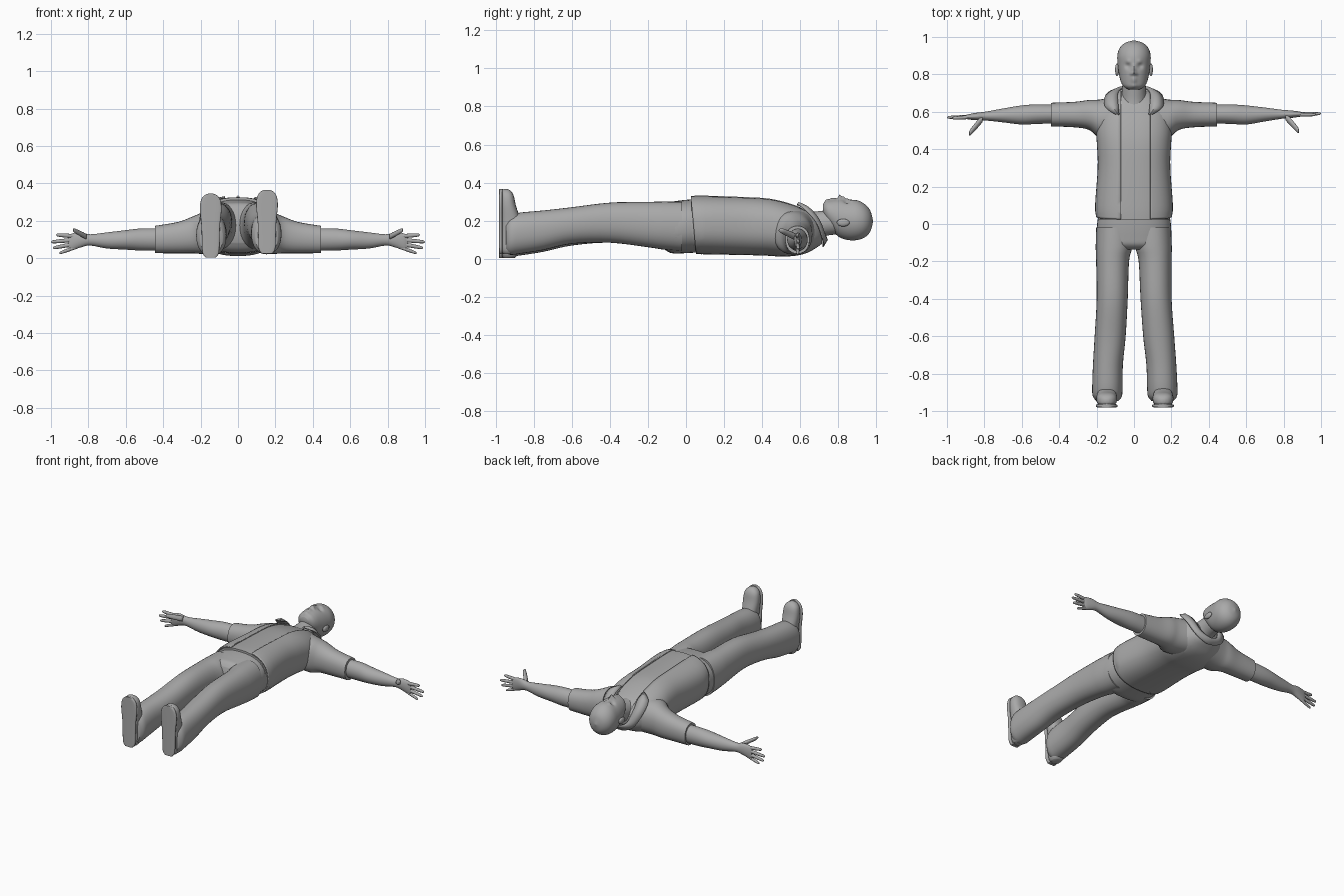
import bpy, bmesh, math
from mathutils import Vector

if "Cube" in bpy.data.objects:
    bpy.data.objects.remove(bpy.data.objects["Cube"])

grey = bpy.data.materials.new("clay_grey")
grey.diffuse_color = (0.40, 0.40, 0.40, 1)
grey.use_nodes = True
grey.node_tree.nodes["Principled BSDF"].inputs["Base Color"].default_value = grey.diffuse_color


def finish(name, bm, angle=50):
    """Turn a bmesh into a named, smooth-shaded object."""
    bmesh.ops.recalc_face_normals(bm, faces=bm.faces)
    me = bpy.data.meshes.new(name)
    bm.to_mesh(me)
    bm.free()
    me.materials.append(grey)
    ob = bpy.data.objects.new(name, me)
    bpy.context.collection.objects.link(ob)
    bpy.ops.object.select_all(action='DESELECT')
    ob.select_set(True)
    bpy.context.view_layer.objects.active = ob
    bpy.ops.object.shade_smooth_by_angle(angle=math.radians(angle))
    return ob


def smooth_path(rows, steps):
    """Catmull-Rom interpolation through rows of numbers."""
    out = []
    for i in range(len(rows) - 1):
        p0, p1 = rows[max(i - 1, 0)], rows[i]
        p2, p3 = rows[i + 1], rows[min(i + 2, len(rows) - 1)]
        for s in range(steps):
            t = s / steps
            out.append([0.5 * (2 * b + (c - a) * t + (2 * a - 5 * b + 4 * c - d) * t * t
                               + (3 * b - a - 3 * c + d) * t ** 3)
                        for a, b, c, d in zip(p0, p1, p2, p3)])
    out.append(list(rows[-1]))
    return out


def loft(axis, rows, n=28, steps=4, power=2.0, caps=True):
    """Superellipse rings; row = position on axis, two centres, two radii."""
    bm = bmesh.new()
    rings = []
    for t, a, b, ra, rb in smooth_path(rows, steps):
        ring = []
        for k in range(n):
            w = 2 * math.pi * k / n
            c, s = math.cos(w), math.sin(w)
            u = a + max(ra, .001) * math.copysign(abs(c) ** (2 / power), c)
            v = b + max(rb, .001) * math.copysign(abs(s) ** (2 / power), s)
            co = {'X': (t, u, v), 'Y': (u, t, v), 'Z': (u, v, t)}[axis]
            ring.append(bm.verts.new(co))
        rings.append(ring)
    for r, q in zip(rings, rings[1:]):
        for k in range(n):
            bm.faces.new((r[k], r[(k + 1) % n], q[(k + 1) % n], q[k]))
    if caps:
        bm.faces.new(rings[0])
        bm.faces.new(rings[-1])
    return bm


def ball(name, loc, size):
    bm = bmesh.new()
    bmesh.ops.create_uvsphere(bm, u_segments=16, v_segments=10, radius=1)
    for v in bm.verts:
        v.co = Vector([c + p * s for c, p, s in zip(loc, v.co, size)])
    return finish(name, bm)


# Head: lofted skull, with the face pushed in and out by soft bumps
bm = loft('Y', [(.718, 0, .262, .028, .022), (.735, 0, .25, .055, .053), (.76, 0, .235, .07, .074),
                (.80, 0, .215, .08, .098), (.85, 0, .205, .087, .106), (.90, 0, .203, .089, .104),
                (.94, 0, .20, .077, .086), (.968, 0, .198, .048, .054), (.982, 0, .197, .003, .003)],
          n=72, steps=7)
bumps = [(0, .808, .011, .024), (0, .828, .009, .014), (0, .848, .008, .006),     # nose
         (.014, .802, .007, .008), (-.014, .802, .007, .008),                     # nostrils
         (.033, .845, .014, -.012), (-.033, .845, .014, -.012),                   # eye sockets
         (.03, .868, .012, .006), (-.03, .868, .012, .006),                       # brows
         (0, .779, .013, .007), (0, .763, .013, .007), (0, .738, .015, .007)]     # lips, chin
for v in bm.verts:
    if v.co.z > .2:
        x, y = v.co.x, v.co.y
        v.co.z += sum(d * math.exp(-((x - bx) ** 2 + (y - by) ** 2) / (r * r)) for bx, by, r, d in bumps)
finish("head", bm)

# Neck
finish("neck", loft('Y', [(.60, 0, .16, .085, .09), (.66, 0, .165, .072, .082),
                          (.72, 0, .185, .064, .068), (.79, 0, .195, .06, .066)]))

# Torso: inner shirt and an open jacket over it
body = [(.025, 0, .18, .203, .155), (.1, 0, .18, .208, .156), (.3, 0, .175, .194, .155),
        (.42, 0, .17, .198, .153), (.5, 0, .16, .203, .148), (.58, 0, .15, .195, .133),
        (.64, 0, .145, .165, .112), (.69, 0, .142, .118, .08), (.715, 0, .14, .08, .06)]
finish("shirt", loft('Y', [(y, a, b, ra - .01, rb - .01) for y, a, b, ra, rb in body], n=40, power=2.5))
bm = loft('Y', body, n=48, power=2.5, caps=False)
for x in (-.07, .088):
    bmesh.ops.bisect_plane(bm, geom=bm.verts[:] + bm.edges[:] + bm.faces[:],
                           plane_co=(x, 0, 0), plane_no=(1, 0, 0))
gap = [f for f in bm.faces if -.07 < f.calc_center_median().x < .088 and f.calc_center_median().z > .16]
bmesh.ops.delete(bm, geom=gap, context='FACES')
for v in bm.verts:          # hem sits a little higher at the back
    if v.co.y < .06:
        v.co.y += .03 * (.33 - v.co.z) / .33
jacket = finish("jacket", bm)
jacket.modifiers.new("thickness", 'SOLIDIFY').thickness = .008

# Collar: folded ribbon running around the neck
inner = [(.078, .585, .287), (.085, .65, .262), (.086, .70, .205), (.06, .732, .13), (0, .745, .10)]
outer = [(.10, .585, .290), (.155, .628, .262), (.152, .69, .19), (.10, .722, .10), (0, .722, .062)]
half = [a + b for a, b in zip(inner, outer)]
whole = half + [(-a, b, c, -d, e, f) for a, b, c, d, e, f in half[-2::-1]]
bm = bmesh.new()
pairs = []
for r in smooth_path(whole, 5):
    p, q = Vector(r[:3]), Vector(r[3:])
    mid = (p + q) / 2 + Vector((0, .006, .010))
    pairs.append([bm.verts.new(c) for c in (p, mid, q)])
for a, b in zip(pairs, pairs[1:]):
    for k in range(2):
        bm.faces.new((a[k], a[k + 1], b[k + 1], b[k]))
collar = finish("collar", bm)
collar.modifiers.new("thickness", 'SOLIDIFY').thickness = .008

# Trouser seat
finish("trouser_seat", loft('Y', [(.08, 0, .175, .185, .14), (0, 0, .17, .197, .14),
                                  (-.07, 0, .165, .199, .136), (-.11, 0, .17, .19, .122),
                                  (-.135, 0, .175, .15, .09)], n=40, power=2.4))

for s, side in ((1, "right"), (-1, "left")):
    # Ear and eye
    ball("ear_" + side, (s * .09, .825, .19), (.011, .034, .02))
    ball("eye_" + side, (s * .032, .846, .281), (.012, .007, .010))

    # Sleeve and arm
    finish("sleeve_" + side, loft('X', [(s * x, y, z, a, b) for x, y, z, a, b in (
        (.08, .575, .145, .112, .115), (.18, .563, .135, .103, .112), (.24, .583, .125, .080, .099),
        (.32, .585, .110, .068, .084), (.445, .585, .10, .063, .073))], power=2.2))
    arm = [(.42, .588, .10, .05, .06), (.52, .587, .10, .052, .059), (.60, .583, .098, .051, .052),
           (.70, .583, .095, .037, .043), (.79, .582, .098, .024, .030), (.84, .581, .098, .02, .040),
           (.885, .58, .088, .014, .045), (.905, .58, .084, .008, .038)]
    shift = lambda x: s * .01 * max(0, (x - .6) / .4)
    finish("arm_" + side, loft('X', [(s * x, y + shift(x), z, a, b) for x, y, z, a, b in arm]))

    # Fingers and thumb: base, tip and thickness
    fingers = {"index": ((.88, .578, .118), (.972, .575, .125), .011),
               "middle": ((.88, .58, .098), (1.0, .58, .087), .011),
               "ring": ((.88, .58, .075), (.99, .58, .055), .011),
               "little": ((.87, .58, .058), (.955, .578, .027), .010),
               "thumb": ((.81, .57, .115), (.883, .488, .152), .015)}
    for name, (p, q, r) in fingers.items():
        rows = []
        for t, k in ((0, 1), (.35, 1), (.7, .9), (.93, .7), (1, .15)):
            x, y, z = Vector(p).lerp(Vector(q), t)
            rows.append((s * x, y + shift(x), z, r * k * (1.4 if name == "thumb" else .9), r * k))
        finish(name + "_" + side, loft('X', rows, n=12, steps=3))

    # Trouser leg, slightly different in spread on each side
    leg = [(-.02, .10, .17, .098, .13), (-.12, .104, .175, .098, .126), (-.2, .113, .18, .088, .119),
           (-.4, .118, .19, .083, .105), (-.6, .132, .175, .083, .096), (-.75, .146, .15, .08, .104),
           (-.87, .151, .135, .081, .108), (-.92, .152, .125, .078, .104), (-.945, .152, .118, .06, .088)]
    off = 0 if s > 0 else .009
    finish("trouser_leg_" + side, loft('Y', [(y, s * (x + off * (y + .3) / .6), z - (off if y < -.5 else 0), a, b)
                                             for y, x, z, a, b in leg], n=32, power=2.2))

    # Shoe: upper pointing upwards, with a flat sole plate
    dx, dz = (.155, 0) if s > 0 else (.146, -.02)
    shoe = [(.025, -.93, .028, .03), (.05, -.925, .043, .048), (.12, -.92, .047, .056),
            (.2, -.922, .051, .053), (.28, -.935, .056, .042), (.33, -.94, .05, .036),
            (.355, -.944, .033, .026), (.366, -.946, .012, .010)]
    finish("shoe_" + side, loft('Z', [(z + dz, s * dx, y, a, b) for z, y, a, b in shoe], power=2.4))
    sole = [(.025, .028), (.05, .044), (.12, .047), (.2, .05), (.28, .058), (.33, .052), (.356, .034), (.366, .012)]
    finish("sole_" + side, loft('Z', [(z + dz, s * dx, -.972, a, .010) for z, a in sole], power=4))
